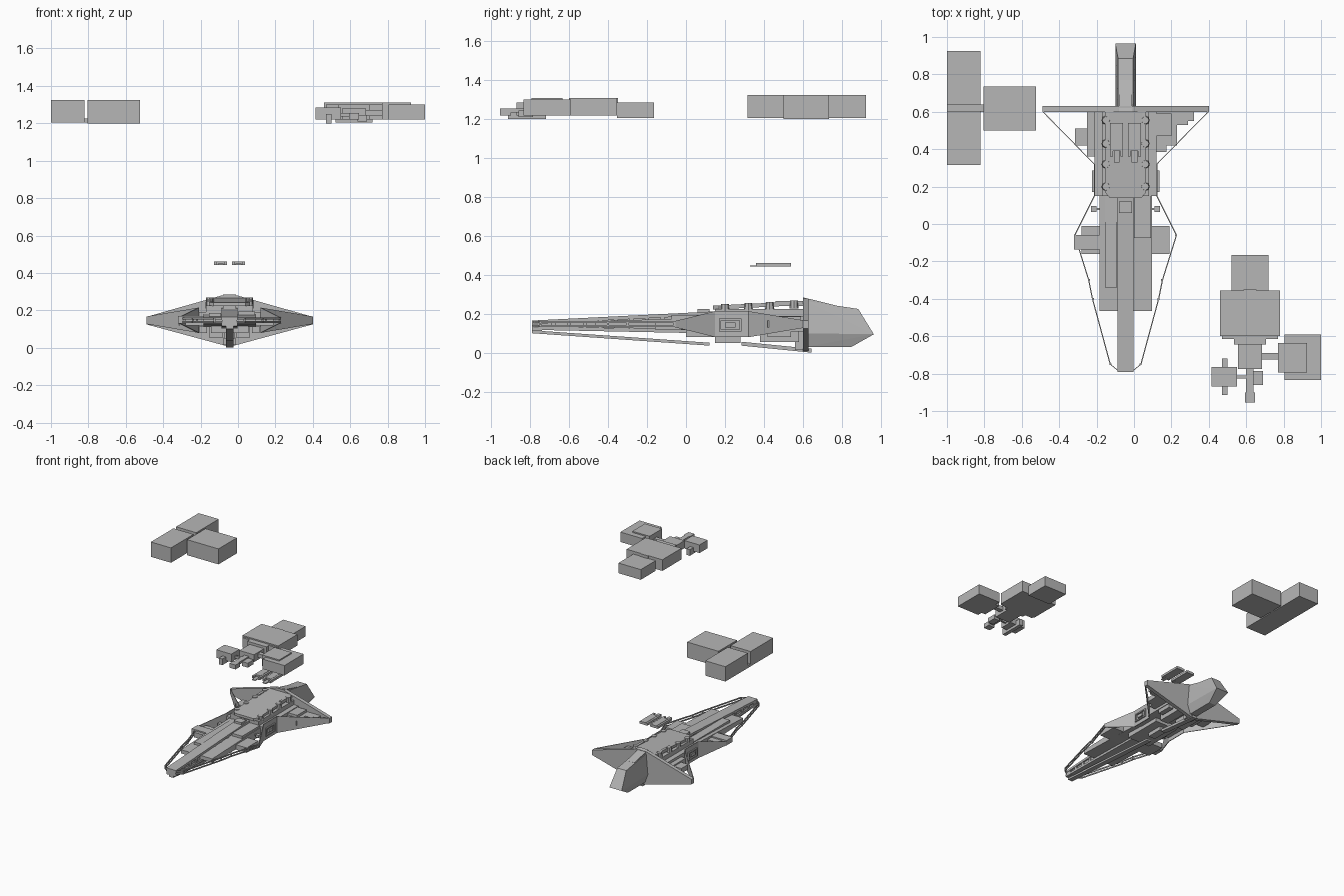
import bpy, bmesh
from mathutils import Vector

if "Cube" in bpy.data.objects:
    bpy.data.objects.remove(bpy.data.objects["Cube"])

grey = bpy.data.materials.new("hull_grey")
grey.use_nodes = True
grey.diffuse_color = (.47, .47, .47, 1)
shader = grey.node_tree.nodes["Principled BSDF"]
shader.inputs["Base Color"].default_value = grey.diffuse_color

# Ship stations along its length, and its main heights
CENTRE = -.045
NOSE, ELBOW, SHOULDER, HIP, STERN = -.79, -.06, .15, .32, .6
BELLY, FLOOR, MIDDLE = .08, .12, .147
SIDES = (("left", 1), ("right", -1))


def finish(name, bm):
    bmesh.ops.recalc_face_normals(bm, faces=bm.faces)
    mesh = bpy.data.meshes.new(name)
    bm.to_mesh(mesh)
    bm.free()
    mesh.materials.append(grey)
    obj = bpy.data.objects.new(name, mesh)
    bpy.context.collection.objects.link(obj)


def solid(name, points):
    """Convex flat-faced solid around a few points."""
    bm = bmesh.new()
    for point in points:
        bm.verts.new(point)
    bmesh.ops.convex_hull(bm, input=bm.verts)
    bmesh.ops.dissolve_limit(bm, angle_limit=.01, verts=bm.verts, edges=bm.edges)
    finish(name, bm)


def box(name, x, y, z):
    solid(name, [(a, b, c) for a in x for b in y for c in z])


def symmetric(name, points):
    """One solid spanning both sides of the ship; x is a half width."""
    solid(name, [(CENTRE + s * x, y, z) for x, y, z in points for _, s in SIDES])


def middle_box(name, half, y, z):
    box(name, (CENTRE - half, CENTRE + half), y, z)


def pair(name, x, y, z):
    for side, s in SIDES:
        box(f"{side}_{name}", [CENTRE + s * v for v in x], y, z)


def beam(name, half, ends, line, depth):
    """Central beam whose upper edge follows a sloping line."""
    symmetric(name, [(half, y, line(y) - d) for y in ends for d in (0, depth)])


def wall(name, start, end, z=MIDDLE, thick=.006):
    """Upright strip between two stations of half x, y and half height."""
    for side, s in SIDES:
        solid(f"{side}_{name}", [
            (CENTRE + s * (x - d), y, z + h)
            for x, y, height in (start, end)
            for d in (0, thick) for h in (-height, height)])


def ridge(y):
    return .205 + y / 20


def deck(y):
    return ridge(y) + .03


def spine_floor(y):
    return FLOOR - y / 50


def front_keel(y):
    return .06 - .07 * y


def rear_keel(y):
    return .085 - y / 10


# Stern: diamond bulkhead and faceted tail
bulkhead = (STERN, STERN + .03)
symmetric("stern_bulkhead", [
    (x, y, z) for y in bulkhead
    for x, z in ((.445, .165), (.445, .125), (.04, .28), (.02, .01))])
root = STERN + .02
symmetric("tail", [
    (half, y, z) for half, tip, z_root, z_tip in (
        (.04, .885, .265, .225), (.055, .965, .1, .095), (.03, .85, .03, .03))
    for y, z in ((root, z_root), (tip, z_tip))])
symmetric("tail_ridge", [
    (.035, y, z) for y, top in ((STERN, .285), (.77, .243)) for z in (.235, top)])

# Long spine: core, top and base strips, side ribs and bridge
whole = (NOSE, SHOULDER)
symmetric("spine_core", [(.03, y, f(y)) for y in whole for f in (spine_floor, ridge)])
beam("spine_top", .043, whole, ridge, .018)
beam("spine_base", .043, whole, spine_floor, .018)
symmetric("nose_cap", [(.04, y, f(y)) for y in (NOSE, NOSE + .05)
                       for f in (front_keel, ridge)])
for i in range(10):
    y = NOSE + .1 + i * .08
    middle_box("spine_rib", .04, (y, y + .02), (FLOOR, ridge(y)))
middle_box("spine_bridge", .035, (.06, FLOOR), (.2, .225))

# Keel beams beneath
beam("front_keel", .02, (NOSE, FLOOR), front_keel, .015)
beam("rear_keel", .02, (.285, .645), rear_keel, .02)
middle_box("front_keel_mount", .03, (SHOULDER, .28), (.05, .1))
middle_box("stern_keel_mount", .035, (.56, STERN), (.015, FLOOR))

# Mid hull slabs and side pods
symmetric("mid_hull", [(.14, y, MIDDLE + h) for y, height in ((-.465, .015), (.17, .035))
                       for h in (-height, height)])
box("left_upper_slab", (0, .09), (-.075, SHOULDER), (.17, .195))
box("right_upper_slab", (-.155, -.09), (-.34, SHOULDER), (MIDDLE, .185))
middle_box("side_pods", .235, (-.16, -.01), (FLOOR, .16))
box("right_pod_deck", (-.32, -.1), (-.135, ELBOW), (.13, .17))
pair("sensor_arm", (.13, .185), (.075, .085), (.145, .155))
pair("sensor_head", (.155, .185), (.065, .095), (.14, .16))

# Rear hull core with equipment below
middle_box("rear_hull", .165, (SHOULDER, STERN), (.11, .19))
middle_box("rear_hull_top", .125, (SHOULDER, STERN), (.18, .225))
middle_box("belly_block", .1, (0, HIP), (BELLY, FLOOR))
pair("belly_engine", (.035, .11), (.38, .58), (.055, FLOOR))
pair("belly_tank", (FLOOR, .16), (.42, .54), (BELLY, FLOOR))

# Sloping top deck with clipped front corners, rails and a row of turrets
symmetric("top_deck", [(half, y, deck(y) - d) for d in (0, .02)
                       for half, y in ((.085, .14), (.11, .17), (.11, STERN))])
pair("deck_rail", (.09, .11), (.46, STERN), (.24, .265))
for y in (.2, HIP, .43, .555):
    for side, s in SIDES:
        bm = bmesh.new()
        bmesh.ops.create_cone(bm, cap_ends=True, segments=8,
                              radius1=.024, radius2=.02, depth=.04)
        place = Vector((CENTRE + s * .105, y, deck(y) - .015))
        bmesh.ops.translate(bm, verts=bm.verts, vec=place)
        finish(f"{side}_deck_turret", bm)

# Wing decks: stepped on the left, blocky on the right
for x, y in ((.32, .55), (.29, .53), (.23, .42), (.175, .385), (FLOOR, HIP)):
    box("left_wing_step", (.05, x), (y, STERN), (.13, .165))
box("left_wing_raise", (.09, .2), (.47, .59), (.16, .185))
box("right_wing_deck", (-.25, -.15), (.36, STERN), (.13, .17))
box("right_wing_pod", (-.315, -.18), (.42, .51), (FLOOR, .16))

# Side armour: tall centre panel tapering to the wing tip and to the bow
wing_tip, hip = (.445, STERN, .02), (.17, HIP, .067)
shoulder, elbow = (.17, SHOULDER, .067), (.275, ELBOW, .015)
wall("wing_wall", wing_tip, hip)
wall("side_panel", hip, shoulder)
wall("shoulder_wall", shoulder, elbow)

# Raised frame and hatch on the centre panel
frame, opening = (.165, .18), (.175, .28)
for z in (.11, .165):
    pair("panel_crossbar", frame, opening, (z, z + .01))
for y in opening:
    pair("panel_jamb", frame, (y - .005, y + .005), (.11, .175))
pair("panel_hatch", frame, (.2, .255), (.13, .155))

# Twin outer rails running to the bow, tied by posts
path = [elbow[:2], (.2, -.3), (.18, -.4), (.085, -.75), (.035, NOSE)]
for start, end in zip(path, path[1:]):
    for offset in (-.01, .01):
        wall("bow_rail", (*start, .005), (*end, .005), MIDDLE + offset)
    x, y = start
    pair("rail_post", (x - .01, x), (y - .005, y + .005), (MIDDLE - .015, MIDDLE + .015))

# Two small shuttles hovering over the deck
for x in (CENTRE - .0475, CENTRE + .0475):
    low = .442
    box("shuttle_body", (x - .02, x + .02), (.39, .54), (low, low + .02))
    box("shuttle_nose", (x - .015, x + .015), (.33, .4), (low, low + .007))
    for _, s in SIDES:
        box("shuttle_engine", (x + s * .02, x + s * .035), (.36, .54), (low, low + .018))

# Station of three large containers
store_width, store_height = (-1, -.82), (1.205, 1.325)
box("front_container", store_width, (.315, .603), store_height)
box("back_container", store_width, (.637, .925), store_height)
box("side_container", (-.805, -.525), (.5, .735), (1.2, 1.325))
box("container_link", (-1, -.8), (STERN, .64), (1.205, 1.225))

# Station of mixed modules, strung together from back to front
base, roof = 1.22, 1.3
link = (base + .015, base + .035)
hub, hub_front, hub_back = .62, -.6, -.355


def module(name, half, y, z, x=hub):
    box(name, (x - half, x + half), y, z)


module("rear_module", .1, (hub_back, -.165), (1.205, 1.287))
module("rear_clamp", .035, (-.38, -.35), (base, roof + .01))
module("main_module", .16, (hub_front, hub_back), (base, roof + .01))
module("main_module_lip", .15, (hub_front - .015, hub_front), (base, roof))
module("neck_collar", .085, (-.645, hub_front), (base, roof))
module("neck_module", .065, (-.775, -.64), (base, roof - .02))
module("boom", .02, (-.9, -.77), link)
module("boom_head", .027, (-.955, -.9), (base, base + .035))
module("boom_box", .025, (-.86, -.785), (1.21, 1.245), .665)
box("side_link", (.68, .78), (-.725, -.69), (1.24, 1.27))
box("side_module", (.805, 1), (-.835, -.59), (base, roof))
box("side_module_cap", (.77, .925), (-.795, -.635), (base, roof + .01))
box("small_module", (.415, .55), (-.87, -.765), (base, roof - .015))
box("small_link", (.54, hub), (-.825, -.81), link)
box("small_fin", (.47, .5), (-.915, -.72), (1.2, 1.25))
